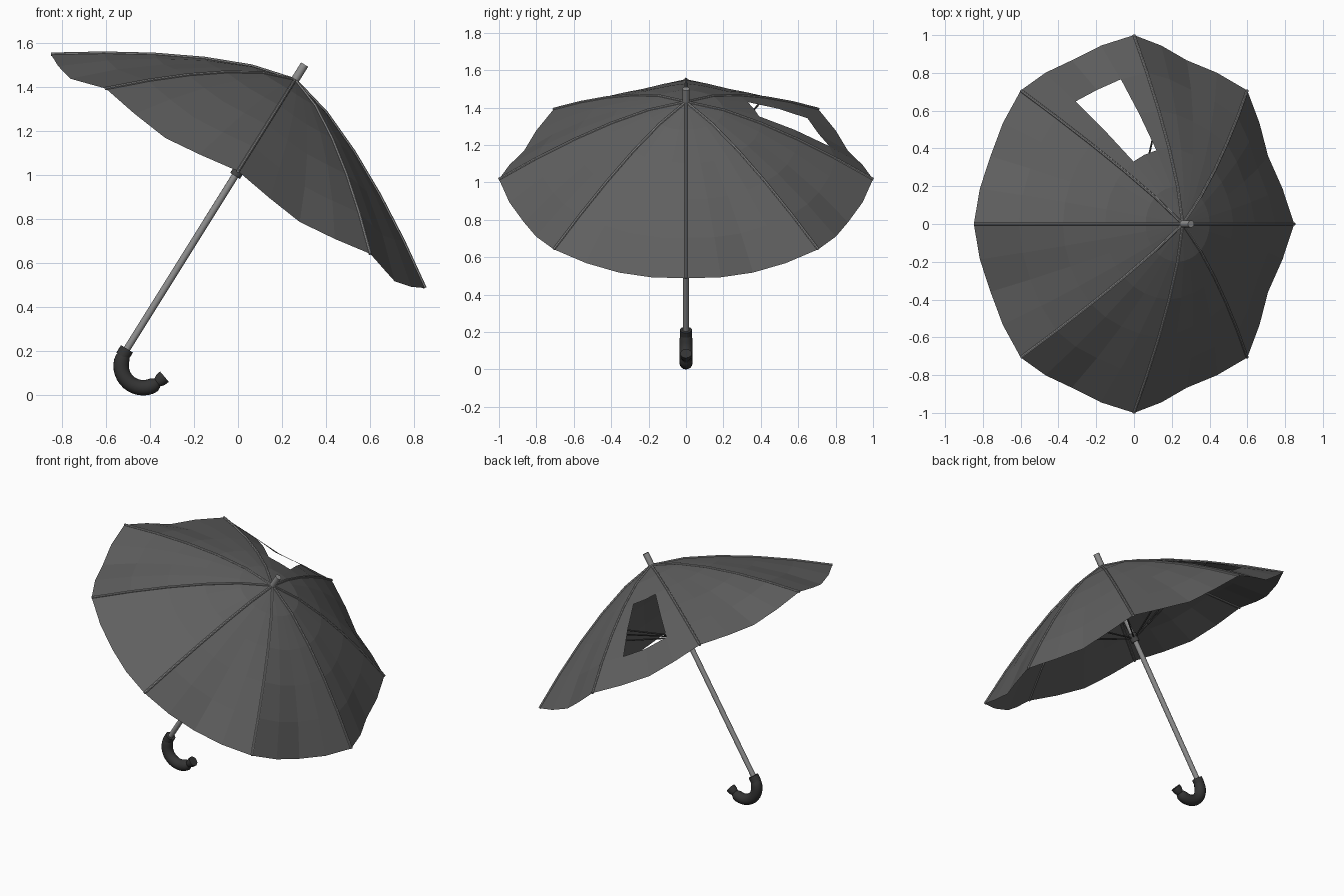
import bpy, bmesh, math
from mathutils import Matrix, Vector

if "Cube" in bpy.data.objects:
    bpy.data.objects.remove(bpy.data.objects["Cube"])

TILT = math.radians(32)
FRAME = Matrix.Translation((0, 0, 1.017)) @ Matrix.Rotation(TILT, 4, 'Y')
RIBS, COLS, RINGS, RISE = 8, 4, 5, 0.488


def material(name, v):
    m = bpy.data.materials.new(name)
    m.diffuse_color = (v, v, v, 1)
    m.use_nodes = True
    m.node_tree.nodes["Principled BSDF"].inputs["Base Color"].default_value = m.diffuse_color
    return m


FABRIC = material("charcoal fabric", 0.115)
METAL = material("grey metal", 0.27)
BLACK = material("black plastic", 0.035)
WIRE = material("dark wire", 0.06)


def finish(name, bm, mat, smooth=True):
    me = bpy.data.meshes.new(name)
    bmesh.ops.recalc_face_normals(bm, faces=bm.faces)
    bm.to_mesh(me)
    bm.free()
    ob = bpy.data.objects.new(name, me)
    bpy.context.collection.objects.link(ob)
    me.materials.append(mat)
    if smooth:
        bpy.ops.object.select_all(action='DESELECT')
        ob.select_set(True)
        bpy.context.view_layer.objects.active = ob
        bpy.ops.object.shade_smooth_by_angle(angle=math.radians(40))
    return ob


def tube(bm, pts, radii, sides=12):
    """Sweep a circle along points lying in one plane."""
    rings = []
    pts = [Vector(p) for p in pts]
    ref = None
    for i, p in enumerate(pts):
        t = (pts[min(i + 1, len(pts) - 1)] - pts[max(i - 1, 0)]).normalized()
        if ref is None:
            ref = t.orthogonal()
        a = (ref - t * ref.dot(t)).normalized()
        ref, b = a, t.cross(a)
        r = radii[i] if isinstance(radii, list) else radii
        rings.append([bm.verts.new(p + r * (math.cos(k * math.tau / sides) * a
                      + math.sin(k * math.tau / sides) * b)) for k in range(sides)])
    for r0, r1 in zip(rings, rings[1:]):
        for k in range(sides):
            bm.faces.new((r0[k], r0[(k + 1) % sides], r1[(k + 1) % sides], r1[k]))
    bm.faces.new(rings[0])
    bm.faces.new(rings[-1])


def canopy_point(t, col):
    """Canopy surface: t from crown to rim, col counts panel divisions round."""
    sag = math.sin(math.pi * (col % COLS) / COLS) ** 1.5 * t * t
    r = t * (1 - 0.062 * sag)
    a = math.tau * col / (RIBS * COLS)
    h = RISE * (1 - t ** 1.4) - 0.047 * sag
    return FRAME @ Vector((r * math.cos(a), r * math.sin(a), h))


def axis(w):
    return FRAME @ Vector((0, 0, w))


# Canopy with a torn-out opening in one panel
bm = bmesh.new()
n = RIBS * COLS
crown = bm.verts.new(axis(RISE))
grid = [[bm.verts.new(canopy_point(j / RINGS, c)) for c in range(n)]
        for j in range(1, RINGS + 1)]
for c in range(n):
    d = (c + 1) % n
    bm.faces.new((crown, grid[0][c], grid[0][d]))
    for j in range(RINGS - 1):
        if j in (1, 2) and c in (9, 10):
            continue
        bm.faces.new((grid[j][c], grid[j + 1][c], grid[j + 1][d], grid[j][d]))
finish("canopy", bm, FABRIC, smooth=False)

# Ribs along the panel seams
bm = bmesh.new()
for i in range(RIBS):
    tube(bm, [canopy_point(j / RINGS, i * COLS) for j in range(RINGS + 1)], 0.008, 8)
finish("ribs", bm, METAL)

# Stretchers from the runner to the ribs
bm = bmesh.new()
for i in range(RIBS):
    a = math.tau * i / RIBS
    p = FRAME @ Vector((0.02 * math.cos(a), 0.02 * math.sin(a), 0.005))
    tube(bm, [p, canopy_point(0.6, i * COLS)], 0.005, 6)
finish("stretchers", bm, WIRE)

# Shaft, ferrule and runner
for name, w0, w1, r, mat in (("shaft", -0.98, 0.5, 0.016, METAL),
                             ("ferrule", 0.46, 0.57, 0.019, METAL),
                             ("runner", -0.025, 0.03, 0.026, WIRE)):
    bm = bmesh.new()
    tube(bm, [axis(w0), axis(w1)], r, 16)
    finish(name, bm, mat)


# Hooked handle with a collar at each end
def hook(deg):
    a = math.radians(deg)
    return Vector((-0.43 + 0.1 * math.cos(a), 0, 0.135 + 0.1 * math.sin(a)))


bm = bmesh.new()
steps = 16
tube(bm, [hook(148 + 162 * i / steps) for i in range(steps + 1)],
     [0.027, 0.033] + [0.035] * (steps - 3) + [0.033, 0.024], 16)
finish("handle", bm, BLACK)

bm = bmesh.new()
tube(bm, [axis(-0.99), axis(-0.95)], 0.032, 16)
tip = Vector((math.cos(math.radians(40)), 0, math.sin(math.radians(40))))
tube(bm, [hook(310) - 0.005 * tip, hook(310) + 0.018 * tip, hook(310) + 0.042 * tip],
     [0.02, 0.03, 0.031], 16)
finish("handle_collars", bm, BLACK)
